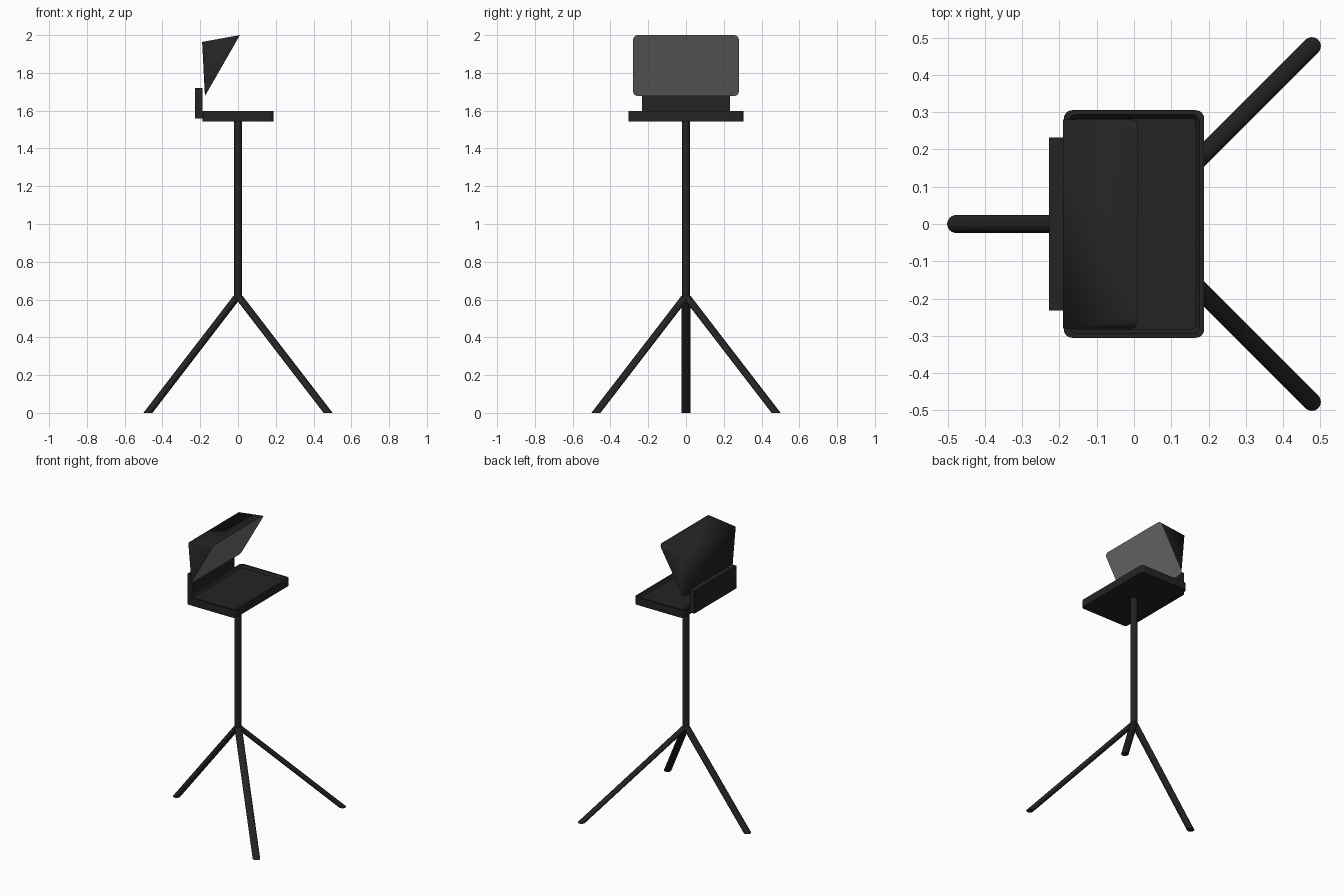
import bpy, bmesh, math
from mathutils import Vector

if "Cube" in bpy.data.objects:
    bpy.data.objects.remove(bpy.data.objects["Cube"])


def material(name, v):
    m = bpy.data.materials.new(name)
    m.diffuse_color = (v, v, v, 1)
    m.use_nodes = True
    m.node_tree.nodes["Principled BSDF"].inputs["Base Color"].default_value = m.diffuse_color
    return m


BLACK = material("matte black", 0.017)
GLASS = material("grey glass", 0.17)


def finish(bm, name, mats=(BLACK,), smooth=True):
    bmesh.ops.recalc_face_normals(bm, faces=bm.faces)
    me = bpy.data.meshes.new(name)
    bm.to_mesh(me)
    bm.free()
    ob = bpy.data.objects.new(name, me)
    bpy.context.collection.objects.link(ob)
    for m in mats:
        me.materials.append(m)
    if smooth:
        bpy.ops.object.select_all(action='DESELECT')
        bpy.context.view_layer.objects.active = ob
        ob.select_set(True)
        bpy.ops.object.shade_smooth_by_angle(angle=math.radians(35))
    return ob


def rounded_rect(hx, hy, r, n=6):
    """Corner arcs of a rounded rectangle, counter-clockwise from +x +y."""
    arcs = []
    for i, (sx, sy) in enumerate([(1, 1), (-1, 1), (-1, -1), (1, -1)]):
        arcs.append([(sx * (hx - r) + r * math.cos(math.pi / 2 * (i + k / n)),
                      sy * (hy - r) + r * math.sin(math.pi / 2 * (i + k / n)))
                     for k in range(n + 1)])
    return arcs


def tube(name, bottom, top, r, sides=24):
    """Round tube with horizontal ends, sheared between two points."""
    bm = bmesh.new()
    rings = []
    for p in (bottom, top):
        rings.append([bm.verts.new((p[0] + r * math.cos(2 * math.pi * i / sides),
                                    p[1] + r * math.sin(2 * math.pi * i / sides), p[2]))
                      for i in range(sides)])
    for i in range(sides):
        j = (i + 1) % sides
        bm.faces.new((rings[0][i], rings[0][j], rings[1][j], rings[1][i]))
    bm.faces.new(rings[0][::-1])
    bm.faces.new(rings[1])
    return finish(bm, name)


# Stand: pole and three splayed legs
tube("pole", (0, 0, 0.61), (0, 0, 1.55), 0.022)
for name, x, y in (("back_leg", -0.477, 0), ("left_leg", 0.477, -0.477),
                   ("right_leg", 0.477, 0.477)):
    tube(name, (x, y, 0), (0, 0, 0.62), 0.024)

# Tray: rounded slab with a shallow sloped recess
bm = bmesh.new()
loops = []
for hx, hy, r, z in ((0.188, 0.305, 0.022, 1.543), (0.188, 0.305, 0.022, 1.597),
                     (0.176, 0.293, 0.02, 1.597), (0.166, 0.283, 0.014, 1.58)):
    loops.append([bm.verts.new((x, y, z)) for arc in rounded_rect(hx, hy, r) for x, y in arc])
for a, b in zip(loops, loops[1:]):
    for i in range(len(a)):
        j = (i + 1) % len(a)
        bm.faces.new((a[i], a[j], b[j], b[i]))
bm.faces.new(loops[0][::-1])
bm.faces.new(loops[-1])
finish(bm, "tray")

# Back plate joining tray and hood
bm = bmesh.new()
bmesh.ops.create_cube(bm, size=1)
for v in bm.verts:
    v.co = Vector((v.co.x * 0.039 - 0.2085, v.co.y * 0.464, v.co.z * 0.16 + 1.639))
finish(bm, "back_plate", smooth=False)

# Hood: rounded glass outline tapering back to a straight ridge
low, high = Vector((-0.175, 0, 1.677)), Vector((0.01, 0, 2.0))
mid, up = (low + high) / 2, (high - low).normalized()
bm = bmesh.new()
ridge = {s: bm.verts.new((-0.19, s * 0.28, 1.964)) for s in (1, -1)}
arcs = [[bm.verts.new(mid + up * u + Vector((0, y, 0))) for u, y in arc]
        for arc in rounded_rect((high - low).length / 2, 0.28, 0.028)]
glass = bm.faces.new([v for arc in arcs for v in arc])
glass.material_index = 1
for k, s in enumerate((1, 1, -1, -1)):
    arc, nxt = arcs[k], arcs[(k + 1) % 4]
    for a, b in zip(arc, arc[1:]):
        bm.faces.new((a, b, ridge[s]))
    if k % 2 == 0:      # side wall
        bm.faces.new((arc[-1], nxt[0], ridge[s]))
    else:               # top or back wall
        bm.faces.new((arc[-1], nxt[0], ridge[-s], ridge[s]))
finish(bm, "hood", (BLACK, GLASS))
